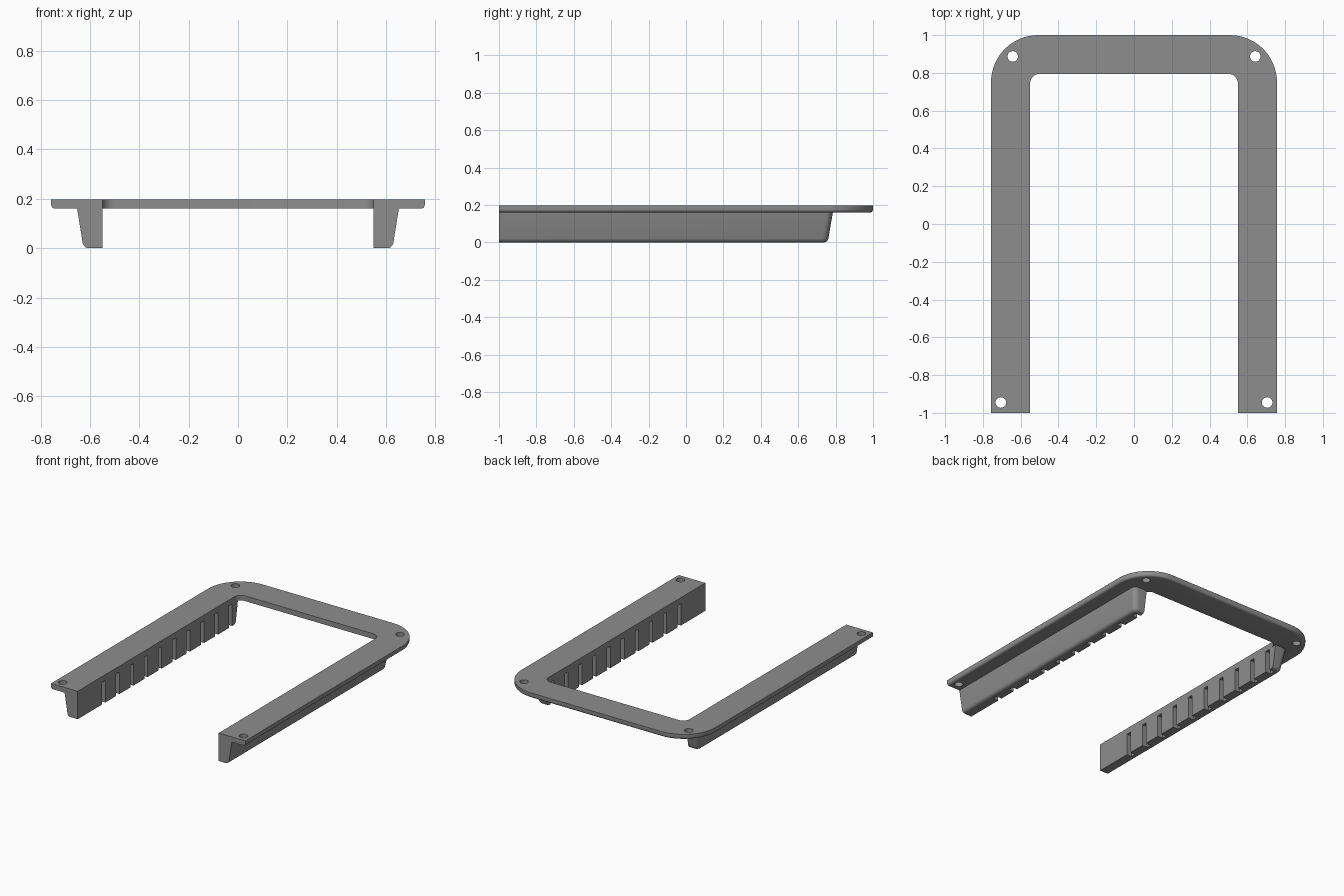
import bpy, bmesh, math

if "Cube" in bpy.data.objects:
    bpy.data.objects.remove(bpy.data.objects["Cube"])

TOP, UNDER = 0.197, 0.16          # plate top and underside
grey = bpy.data.materials.new("mid grey")
grey.diffuse_color = (0.27, 0.27, 0.27, 1)
grey.use_nodes = True
grey.node_tree.nodes["Principled BSDF"].inputs["Base Color"].default_value = grey.diffuse_color


def arc(cx, cy, r, a0, a1, n):
    """Points on an arc, angles in degrees."""
    return [(cx + r * math.cos(math.radians(a0 + (a1 - a0) * i / n)),
             cy + r * math.sin(math.radians(a0 + (a1 - a0) * i / n))) for i in range(n + 1)]


def loft(name, layers):
    """Stack matching outlines [(z, points)] into a closed solid."""
    bm = bmesh.new()
    rings = [[bm.verts.new((x, y, z)) for x, y in pts] for z, pts in layers]
    for a, b in zip(rings, rings[1:]):
        for i in range(len(a)):
            j = (i + 1) % len(a)
            bm.faces.new((a[i], a[j], b[j], b[i]))
    bm.faces.new(rings[0][::-1])
    bm.faces.new(rings[-1])
    bmesh.ops.recalc_face_normals(bm, faces=bm.faces)
    me = bpy.data.meshes.new(name)
    bm.to_mesh(me)
    bm.free()
    ob = bpy.data.objects.new(name, me)
    bpy.context.collection.objects.link(ob)
    me.materials.append(grey)
    return ob


def cut(ob, cutter):
    """Subtract a cutter and remove it."""
    mod = ob.modifiers.new("cut", 'BOOLEAN')
    mod.operation, mod.solver, mod.object = 'DIFFERENCE', 'EXACT', cutter
    bpy.context.view_layer.objects.active = ob
    bpy.ops.object.modifier_apply(modifier=mod.name)
    bpy.data.objects.remove(cutter)


def smooth(ob):
    bpy.ops.object.select_all(action='DESELECT')
    ob.select_set(True)
    bpy.context.view_layer.objects.active = ob
    bpy.ops.object.shade_smooth_by_angle(angle=math.radians(30))


# U-shaped plate with a rounded lower outer edge
def plate_outline(d):
    r = 0.25 - d
    return ([(0.757 - d, -1)] + arc(0.507, 0.75, r, 0, 90, 16)
            + arc(-0.507, 0.75, r, 90, 180, 16) + [(-0.757 + d, -1), (-0.55, -1)]
            + arc(-0.50, 0.745, 0.05, 180, 90, 8) + arc(0.50, 0.745, 0.05, 90, 0, 8)
            + [(0.55, -1)])


R = 0.016
edge = [(R * (1 - math.sin(t)), R * (1 - math.cos(t)))
        for t in (math.pi / 2 * i / 4 for i in range(5))]
plate = loft("top_plate", [(UNDER + h, plate_outline(d)) for d, h in edge]
             + [(TOP, plate_outline(0))])

# Screw holes
for x, y in ((0.705, -0.945), (0.642, 0.887)):
    for s in (-1, 1):
        cut(plate, loft("hole_cutter", [(z, arc(s * x, y, 0.028, 0, 345, 23)) for z in (0.1, 0.3)]))
smooth(plate)


# Tapered rails with rounded bottom edge and slotted inner face
def rail_outline(s, z, d):
    x = 0.626 + 0.026 * z / UNDER - d
    y = 0.758 + 0.027 * z / UNDER - d
    r = 0.035 - d
    pts = [(0.55, -1), (x, -1)] + arc(x - r, y - r, r, 0, 90, 6) + [(0.55, y)]
    return [(s * px, py) for px, py in pts]


R = 0.02
edge = [(R * (1 - math.sin(t)), R * (1 - math.cos(t)))
        for t in (math.pi / 2 * i / 4 for i in range(5))]
for s, side in ((-1, "left"), (1, "right")):
    rail = loft(side + "_rail", [(h, rail_outline(s, h, d)) for d, h in edge]
                + [(UNDER, rail_outline(s, UNDER, 0))])
    for i in range(10):
        y = -0.71 + 0.157 * i
        box = [(s * 0.5, y - 0.018), (s * 0.59, y - 0.018),
               (s * 0.59, y + 0.018), (s * 0.5, y + 0.018)]
        cut(rail, loft("slot_cutter", [(-0.1, box), (UNDER - 0.005, box)]))
    smooth(rail)
